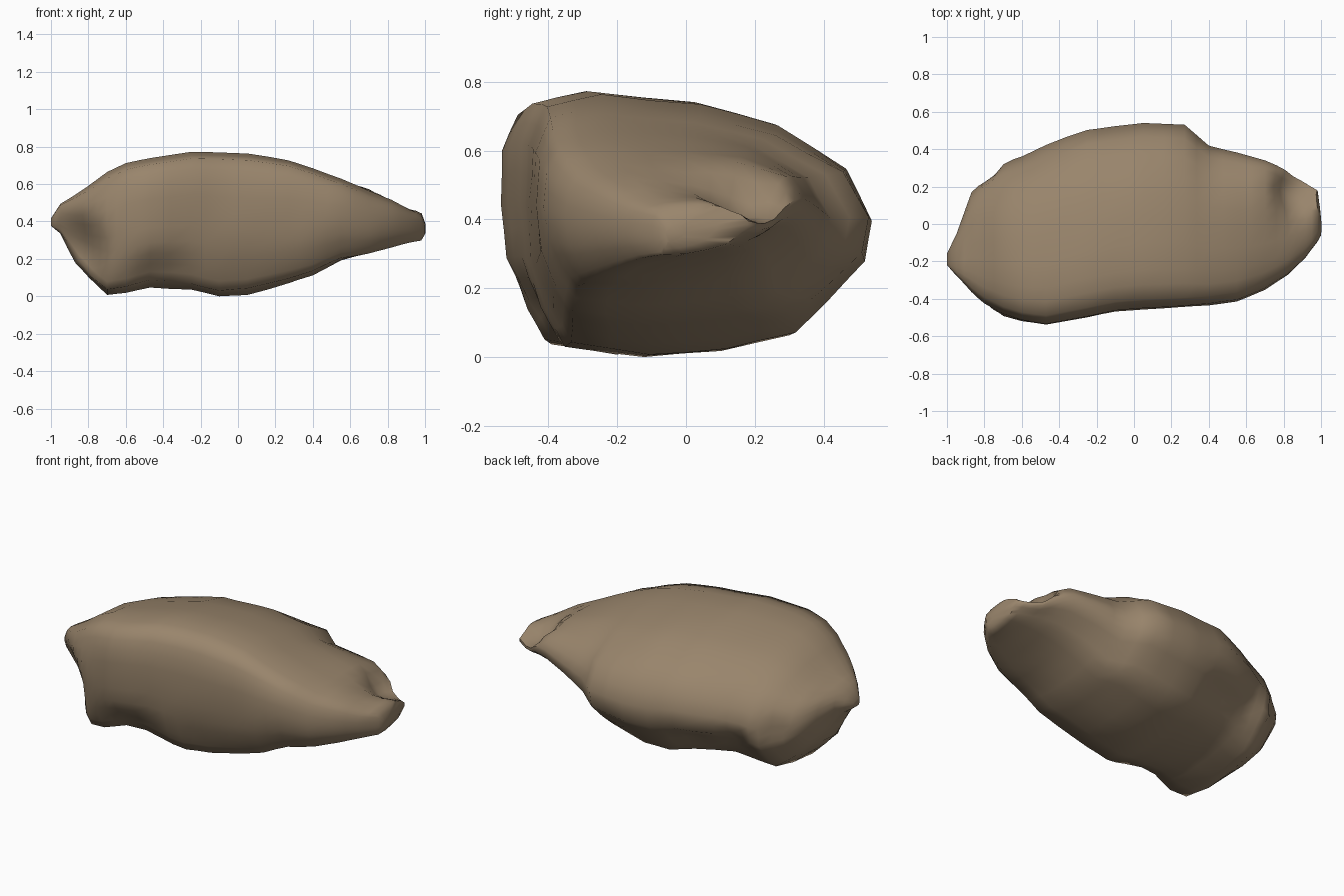
import bpy
import bmesh
import math
from mathutils import Vector, noise

# Remove the default object
cube = bpy.data.objects.get("Cube")
if cube:
    bpy.data.objects.remove(cube, do_unlink=True)

# Stone colour
stone = bpy.data.materials.new("brown stone")
stone.use_nodes = True
colour = (0.32, 0.235, 0.15, 1)
stone.diffuse_color = colour
shader = next(n for n in stone.node_tree.nodes if n.type == "BSDF_PRINCIPLED")
shader.inputs["Base Color"].default_value = colour
shader.inputs["Roughness"].default_value = 0.9

# Stations along the length: x, front, back, bottom, top
stations = [
    (-1, -.22, -.16, .38, .42), (-.95, -.28, -.05, .34, .5),
    (-.87, -.37, .17, .18, .55), (-.8, -.43, .26, .1, .595),
    (-.7, -.49, .33, .01, .67), (-.6, -.52, .36, .02, .715),
    (-.47, -.54, .42, .05, .74), (-.25, -.5, .5, .04, .775),
    (-.1, -.47, .525, 0, .775), (.05, -.455, .54, .01, .765),
    (.27, -.445, .53, .07, .73), (.4, -.435, .42, .11, .69),
    (.55, -.41, .385, .2, .64), (.7, -.35, .34, .25, .59),
    (.82, -.27, .29, .28, .54), (.92, -.18, .23, .3, .48),
    (.98, -.1, .18, .31, .45), (1, -.06, 0, .34, .39),
]

# Cross-section outline, upright in front, sloping to the back and undercut
outline = [
    (-1, .15), (-.98, .6), (-.89, .9), (-.58, 1), (0, .92), (.45, .76),
    (.85, .43), (1, .03), (.96, -.28), (.75, -.57), (.55, -.82), (.15, -.95),
    (-.3, -1), (-.76, -.91), (-.87, -.65), (-.96, -.3),
]


def section(station):
    """Fit the outline to one station; the thin end leans towards the front."""
    x, front, back, bottom, top = station
    lean = 0.3 * min(max((x - 0.5) / 0.25, 0), 1)
    return [Vector((x, (front + back + u * (back - front)) / 2,
                    (bottom + top + (v + lean * u) * (top - bottom)) / 2))
            for u, v in outline]


def push(bm, centre, radius, offset):
    """Move the surface near a point, with a soft falloff."""
    for vert in bm.verts:
        distance = (vert.co - Vector(centre)).length / radius
        if distance < 1:
            vert.co += Vector(offset) * (1 - distance ** 2) ** 2


# Loft the stone and cap its ends
bm = bmesh.new()
rings = [[bm.verts.new(p) for p in section(s)] for s in stations]
count = len(outline)
for near, far in zip(rings, rings[1:]):
    for i in range(count):
        j = (i + 1) % count
        bm.faces.new((near[i], near[j], far[j], far[i]))
bm.faces.new(rings[0])
bm.faces.new(rings[-1])
bmesh.ops.recalc_face_normals(bm, faces=bm.faces[:])

# Refine the loft so hollows have a soft shape
bmesh.ops.subdivide_edges(bm, edges=bm.edges[:], cuts=1, use_grid_fill=True)

# Groove behind the end lobe, and the step at the front corner
push(bm, (.87, .18, .5), .17, (-.05, -.01, -.08))
push(bm, (.82, .02, .5), .15, (0, 0, -.03))
push(bm, (-.84, -.38, .27), .22, (.03, .09, 0))

# Crease under the back lip, and a dip along the lower front
for spot in ((-.77, .27, .33), (-.55, .33, .26), (-.3, .38, .2)):
    push(bm, spot, .13, (0, -.04, .01))
push(bm, (-.4, -.45, .1), .22, (0, .05, .01))

# Gentle natural unevenness
bm.normal_update()
for vert in bm.verts:
    vert.co += vert.normal * 0.008 * noise.noise(vert.co * 4)

# Rest the stone on the ground
low = min(v.co.z for v in bm.verts)
bmesh.ops.translate(bm, verts=bm.verts[:], vec=(0, 0, -low))

mesh = bpy.data.meshes.new("boulder")
bm.to_mesh(mesh)
bm.free()
mesh.materials.append(stone)
boulder = bpy.data.objects.new("boulder", mesh)
bpy.context.collection.objects.link(boulder)

# Smooth shading with only the sharpest creases kept
bpy.ops.object.select_all(action="DESELECT")
boulder.select_set(True)
bpy.context.view_layer.objects.active = boulder
bpy.ops.object.shade_smooth_by_angle(angle=math.radians(60))
